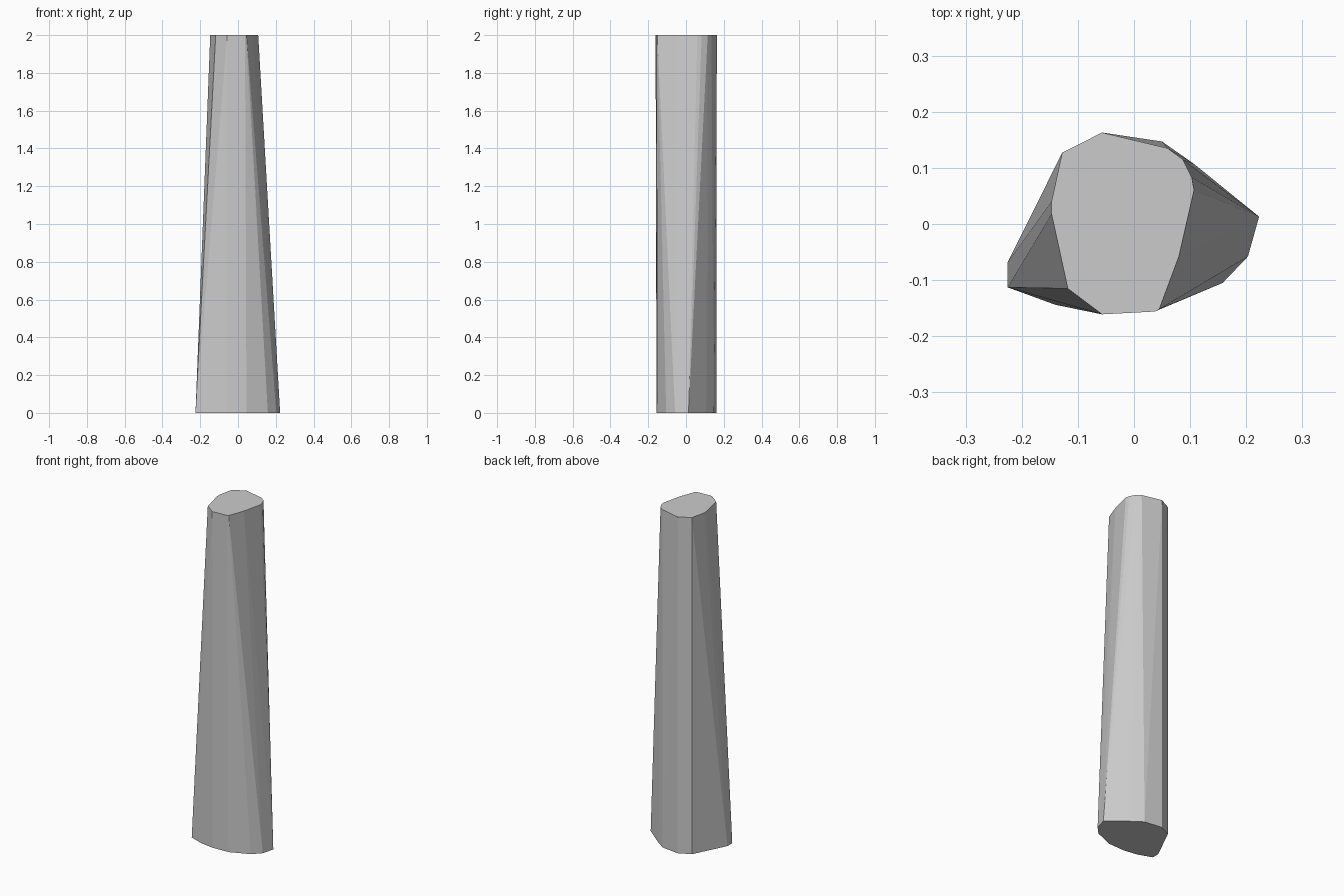
import bpy
import bmesh

if "Cube" in bpy.data.objects:
    bpy.data.objects.remove(bpy.data.objects["Cube"])

# Irregular cross-sections of the tapering post
TOP = [(-0.057, 0.163), (-0.128, 0.127), (-0.147, 0.04), (-0.147, 0.018),
       (-0.128, -0.068), (-0.118, -0.115), (-0.057, -0.161), (0.037, -0.156),
       (0.045, -0.152), (0.08, -0.058), (0.107, 0.06), (0.103, 0.083),
       (0.087, 0.115), (0.06, 0.135)]
BOTTOM = [(0.223, 0.013), (0.203, -0.058), (0.158, -0.105), (0.045, -0.152),
          (-0.057, -0.156), (-0.14, -0.144), (-0.225, -0.113), (-0.225, -0.068),
          (-0.128, 0.126), (-0.057, 0.161), (0.05, 0.147), (0.107, 0.107)]


def hull_object(name, sections):
    """Skin flat outlines at given heights with a convex hull."""
    bm = bmesh.new()
    for outline, z in sections:
        for x, y in outline:
            bm.verts.new((x, y, z))
    bmesh.ops.convex_hull(bm, input=bm.verts[:])
    bmesh.ops.delete(bm, geom=[v for v in bm.verts if not v.link_faces],
                     context='VERTS')
    bmesh.ops.dissolve_limit(bm, angle_limit=0.002, verts=bm.verts[:],
                             edges=bm.edges[:])
    bmesh.ops.recalc_face_normals(bm, faces=bm.faces[:])
    mesh = bpy.data.meshes.new(name)
    bm.to_mesh(mesh)
    bm.free()
    obj = bpy.data.objects.new(name, mesh)
    bpy.context.collection.objects.link(obj)
    return obj


# Faceted stone post
hull_object("stone_post", [(BOTTOM, 0.0), (TOP, 2.0)])
